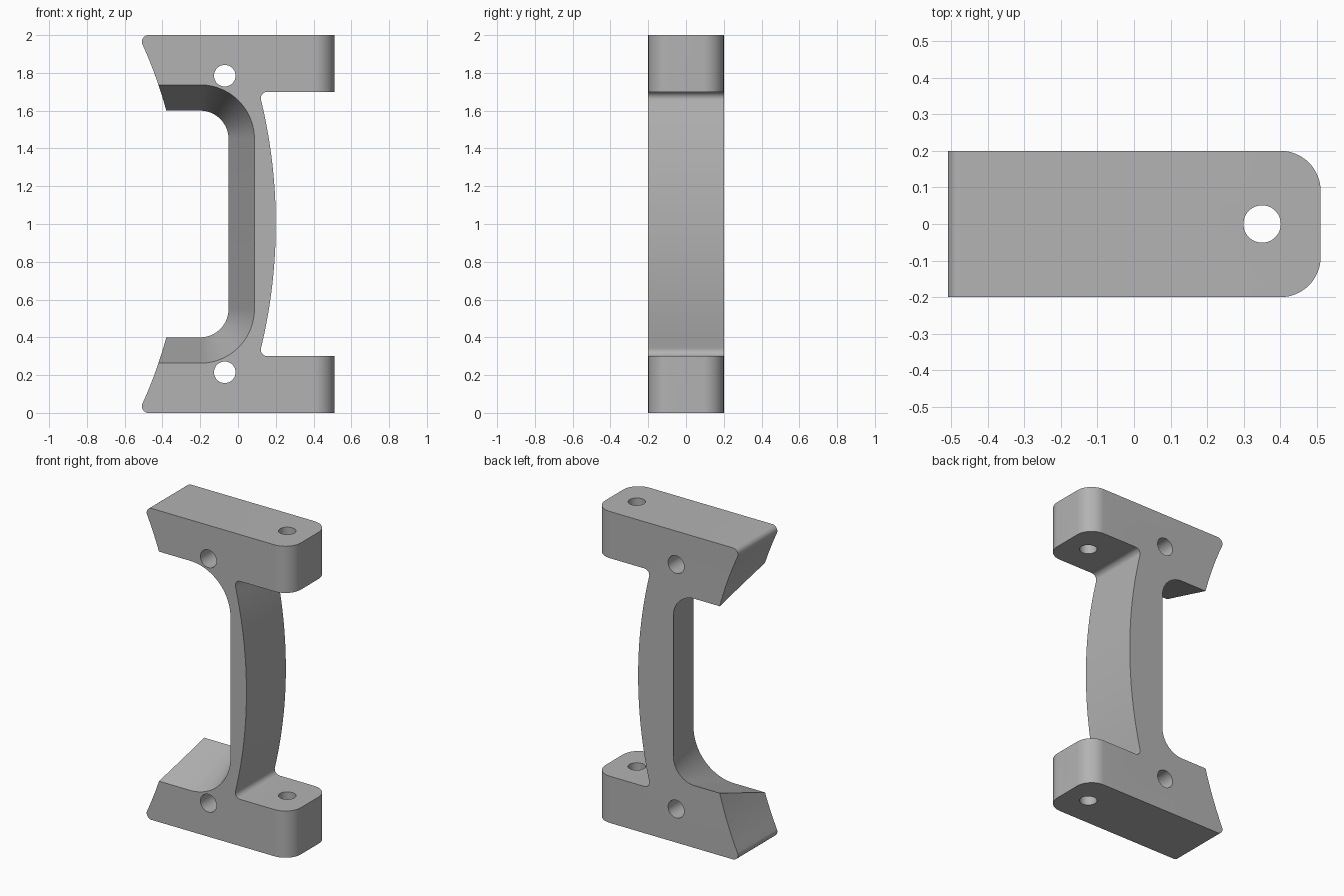
import bpy, bmesh
from math import sin, cos, pi, sqrt, atan2
from mathutils import Matrix, Vector

cube = bpy.data.objects.get("Cube")
if cube:
    bpy.data.objects.remove(cube, do_unlink=True)

grey = bpy.data.materials.new("plain grey")
grey.use_nodes = True
colour = (0.45, 0.45, 0.45, 1)
grey.diffuse_color = colour
grey.node_tree.nodes["Principled BSDF"].inputs["Base Color"].default_value = colour

HALF = 0.2      # half the thickness of the part
AXIS = -2.6     # x of the shared centre of the two long arcs
R_IN, R_OUT = 2.3, 2.8
FILLET = 0.035


def arc(cx, cz, r, a0, a1, n):
    return [(cx + r * cos(a0 + (a1 - a0) * i / n),
             cz + r * sin(a0 + (a1 - a0) * i / n)) for i in range(n + 1)]


def loft(name, start, end):
    """Solid between two matching outlines of 3D points."""
    bm = bmesh.new()
    a = [bm.verts.new(p) for p in start]
    b = [bm.verts.new(p) for p in end]
    bm.faces.new(a)
    bm.faces.new(b[::-1])
    for i in range(len(a)):
        j = (i + 1) % len(a)
        bm.faces.new((a[i], b[i], b[j], a[j]))
    bmesh.ops.recalc_face_normals(bm, faces=bm.faces)
    mesh = bpy.data.meshes.new(name)
    bm.to_mesh(mesh)
    bm.free()
    mesh.materials.append(grey)
    obj = bpy.data.objects.new(name, mesh)
    bpy.context.collection.objects.link(obj)
    return obj


def side(points, y):
    return [(x, y, z) for x, z in points]


def mirrored(upper):
    """Close an upper half outline with its copy below z = 1."""
    return upper + [(x, 2 - z) for x, z in reversed(upper)]


def drill(name, centre, radius, axis):
    ring = arc(0, 0, radius, 0, 2 * pi, 48)[:-1]
    rot = Vector((0, 0, 1)).rotation_difference(Vector(axis)).to_matrix().to_4x4()
    m = Matrix.Translation(centre) @ rot
    return loft(name, *[[m @ Vector((u, v, w)) for u, v in ring] for w in (-1.5, 1.5)])


# Bracket outline: curved stem, inner fillet, flange, rounded tip, concave end
fz = 0.7 - FILLET
fx = AXIS + sqrt((R_OUT + FILLET) ** 2 - fz ** 2)
stem_angle = atan2(fz, fx - AXIS)
tz = 1 - FILLET
tx = AXIS + sqrt((R_IN + FILLET) ** 2 - tz ** 2)
tip_angle = atan2(tz, tx - AXIS)
upper = arc(AXIS, 1, R_OUT, 0, stem_angle, 16)[1:]
upper += arc(fx, 1 + fz, FILLET, pi + stem_angle, pi / 2, 10)[1:]
upper += [(0.51, 1.7), (0.51, 2)]
upper += arc(tx, 1 + tz, FILLET, pi / 2, pi + tip_angle, 12)
upper += arc(AXIS, 1, R_IN, tip_angle, 0, 24)[1:-1]
outline = mirrored(upper)
bracket = loft("bracket", side(outline, -HALF), side(outline, HALF))


# Tapered opening, wider at the front
def opening(radius):
    return mirrored([(-1, 1.45 + radius)] + arc(-0.2, 1.45, radius, pi / 2, 0, 20))


r_front, r_back = 0.287, 0.15
cutters = [loft("opening_cutter", side(opening(r_front), -HALF), side(opening(r_back), HALF))]

# Extend the taper past both faces so that the cut is clean
for v in cutters[0].data.vertices:
    n = len(cutters[0].data.vertices) // 2
    front = v.index < n
    r = (r_front + r_back) / 2 + (r_front - r_back) / 2 * (1.25 if front else -1.25)
    x, z = opening(r)[v.index % n]
    v.co = (x, -0.25 if front else 0.25, z)

# Cross holes and bolt holes
for z in (0.215, 1.785):
    cutters.append(drill("cross_hole_cutter", (-0.07, 0, z), 0.057, (0, 1, 0)))
cutters.append(drill("bolt_hole_cutter", (0.35, 0, 1), 0.051, (0, 0, 1)))

# Plan shape that rounds the flange ends
plan = [(-1, -HALF - 0.001)]
plan += arc(0.4, -0.09, 0.11, -pi / 2, 0, 16) + arc(0.4, 0.09, 0.11, 0, pi / 2, 16)
plan += [(-1, HALF + 0.001)]
envelope = loft("rounding_envelope", [(x, y, -0.5) for x, y in plan],
                [(x, y, 2.5) for x, y in plan])


def boolean(tool, operation):
    mod = bracket.modifiers.new(tool.name, "BOOLEAN")
    mod.operation, mod.solver, mod.object = operation, "EXACT", tool
    bpy.context.view_layer.objects.active = bracket
    bpy.ops.object.modifier_apply(modifier=mod.name)
    bpy.data.objects.remove(tool, do_unlink=True)


boolean(envelope, "INTERSECT")
for cutter in cutters:
    boolean(cutter, "DIFFERENCE")

bpy.ops.object.select_all(action="DESELECT")
bracket.select_set(True)
bpy.context.view_layer.objects.active = bracket
bpy.ops.object.shade_smooth_by_angle(angle=pi / 6)
